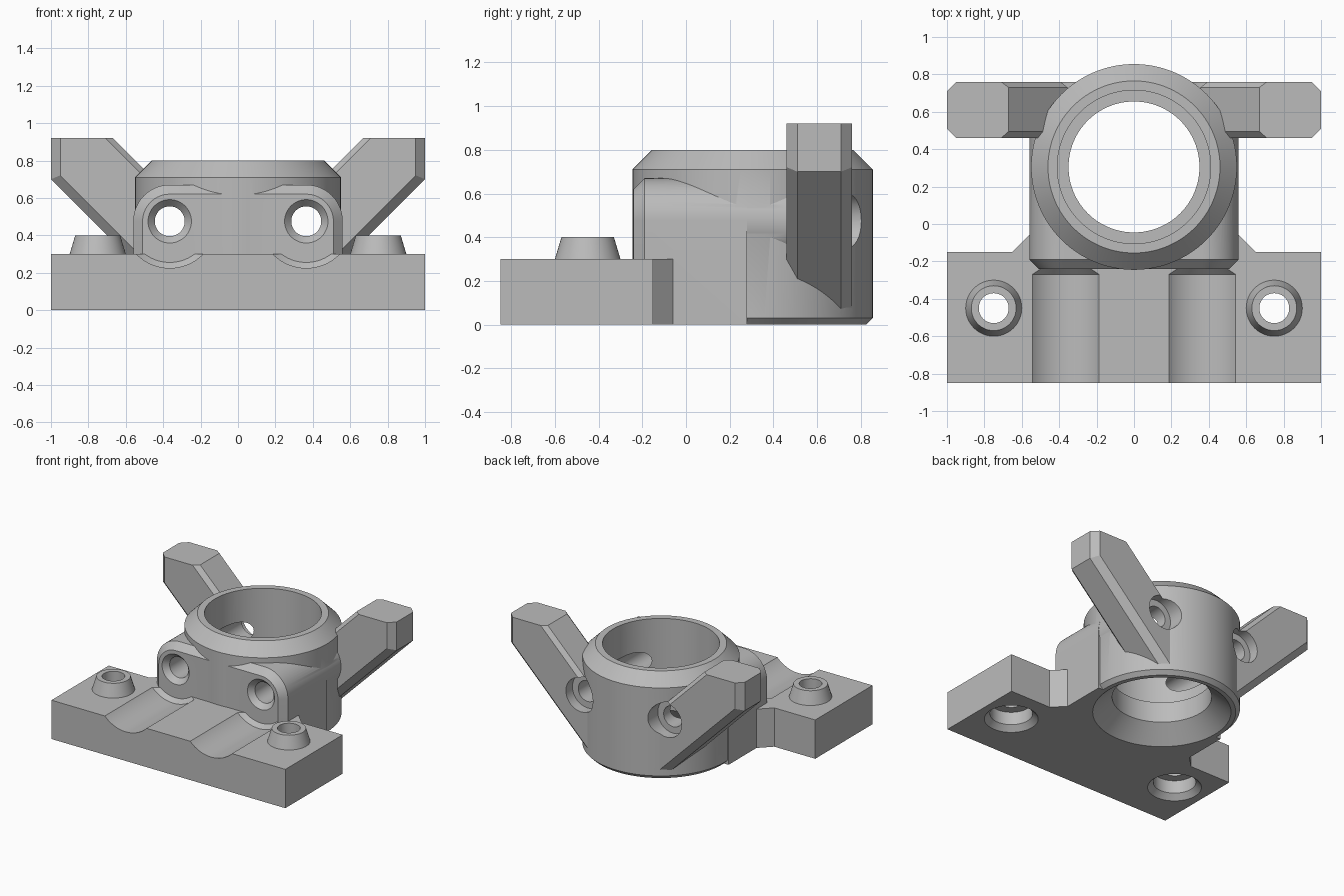
import bpy, bmesh
from math import sin, cos, pi, radians

cube = bpy.data.objects.get("Cube")
if cube:
    bpy.data.objects.remove(cube, do_unlink=True)

grey = bpy.data.materials.new("plain_grey")
grey.use_nodes = True
grey.diffuse_color = (0.5, 0.5, 0.5, 1)
grey.node_tree.nodes["Principled BSDF"].inputs["Base Color"].default_value = (0.5, 0.5, 0.5, 1)


def loft(name, rings):
    """Closed solid skinned through matching rings of points."""
    bm = bmesh.new()
    loops = [[bm.verts.new(p) for p in ring] for ring in rings]
    n = len(loops[0])
    for a, b in zip(loops, loops[1:]):
        for i in range(n):
            j = (i + 1) % n
            bm.faces.new((a[i], a[j], b[j], b[i]))
    bm.faces.new(loops[0])
    bm.faces.new(loops[-1])
    bmesh.ops.recalc_face_normals(bm, faces=bm.faces)
    mesh = bpy.data.meshes.new(name)
    bm.to_mesh(mesh)
    bm.free()
    mesh.materials.append(grey)
    obj = bpy.data.objects.new(name, mesh)
    bpy.context.collection.objects.link(obj)
    return obj


def turned_z(name, x, y, profile, n=48):
    """Turned solid on a vertical axis; profile holds (radius, z)."""
    return loft(name, [[(x + r * cos(2 * pi * i / n), y + r * sin(2 * pi * i / n), z)
                        for i in range(n)] for r, z in profile])


def turned_y(name, x, z, profile, n=48):
    """Turned solid along y; profile holds (radius, y)."""
    return loft(name, [[(x + r * cos(2 * pi * i / n), y, z + r * sin(2 * pi * i / n))
                        for i in range(n)] for r, y in profile])


def sections_y(name, sections):
    """Solid skinned through (outline in x and z, y) pairs."""
    return loft(name, [[(x, y, z) for x, z in outline] for outline, y in sections])


def combine(target, tool, operation):
    mod = target.modifiers.new(operation.lower(), 'BOOLEAN')
    mod.operation = operation
    mod.solver = 'EXACT'
    mod.object = tool
    bpy.context.view_layer.objects.active = target
    bpy.ops.object.modifier_apply(modifier=mod.name)
    bpy.data.objects.remove(tool, do_unlink=True)


BOLT_X, BOLT_Z, RING_Y = 0.365, 0.475, 0.305

# Mounting plate with sloped inner corners
plan = [(-1, -.85), (1, -.85), (1, -.15), (.65, -.15), (.55, -.05),
        (-.55, -.05), (-.65, -.15), (-1, -.15)]
bracket = loft("clamp_bracket", [[(x, y, z) for x, y in plan] for z in (0, .3)])

# Grooves that clear the bolts
for side in (-1, 1):
    combine(bracket, turned_y("groove", side * BOLT_X, BOLT_Z,
                              [(.25, -.95), (.25, -.27), (.22, -.24)], 96), 'DIFFERENCE')


# Bolt housing: arched front block and rounded rear part
def housing(radius, bottom=None, steps=16):
    arc = [(BOLT_X + radius * cos(pi / 2 * i / steps), BOLT_Z + radius * sin(pi / 2 * i / steps))
           for i in range(steps + 1)]
    if bottom is None:
        low = [(x, 2 * BOLT_Z - z) for x, z in reversed(arc[1:])]
    else:
        low = [(BOLT_X + radius, bottom)]
    half = low + arc
    return half + [(-x, z) for x, z in reversed(half)]


combine(bracket, sections_y("front_block", [(housing(.145, 0), -.24), (housing(.195, 0), -.19),
                                            (housing(.195, 0), .28)]), 'UNION')
combine(bracket, sections_y("rear_housing", [(housing(.194), -.1), (housing(.194), .47)]), 'UNION')

# Ring body
combine(bracket, turned_z("ring", 0, RING_Y, [(.52, 0), (.55, .03), (.55, .71), (.46, .8)], 128), 'UNION')


# Slanted arms with chamfered long edges
def arm_outline(side, outer, inner):
    reach = 1 - outer
    slope = .3 - 1.41 * outer
    top = .67 + inner
    points = [(top, .92), (reach, .92), (reach, reach - slope), (slope + .02, .02),
              (.2, .02), (.2, .45 - inner)]
    return [(side * x, z) for x, z in points]


for side in (-1, 1):
    combine(bracket, sections_y("arm", [
        (arm_outline(side, .05, .04), .46), (arm_outline(side, .015, 0), .495),
        (arm_outline(side, 0, 0), .51), (arm_outline(side, 0, 0), .71),
        (arm_outline(side, .02, 0), .73), (arm_outline(side, .05, .04), .76)]), 'UNION')

# Tapered screw bosses
for side in (-1, 1):
    combine(bracket, turned_z("boss", side * .75, -.45, [(.15, .25), (.15, .3), (.12, .4)]), 'UNION')

# Stepped bore with a flared lower mouth
combine(bracket, turned_z("bore", 0, RING_Y, [(.498, -.01), (.35, .12), (.35, .28),
                                              (.41, .28), (.41, .95)], 128), 'DIFFERENCE')

# Screw holes, recessed from below, and bolt holes with seats at both ends
for side in (-1, 1):
    combine(bracket, turned_z("screw_hole", side * .75, -.45, [
        (.2, -.01), (.15, .04), (.15, .14), (.08, .14), (.08, .5)]), 'DIFFERENCE')
    combine(bracket, turned_y("bolt_hole", side * BOLT_X, BOLT_Z, [
        (.125, -.25), (.08, -.2), (.08, .68), (.13, .68), (.13, 1)]), 'DIFFERENCE')

# Smooth curved walls, keep machined edges sharp
bpy.ops.object.select_all(action='DESELECT')
bracket.select_set(True)
bpy.context.view_layer.objects.active = bracket
bpy.ops.object.shade_smooth_by_angle(angle=radians(25))
